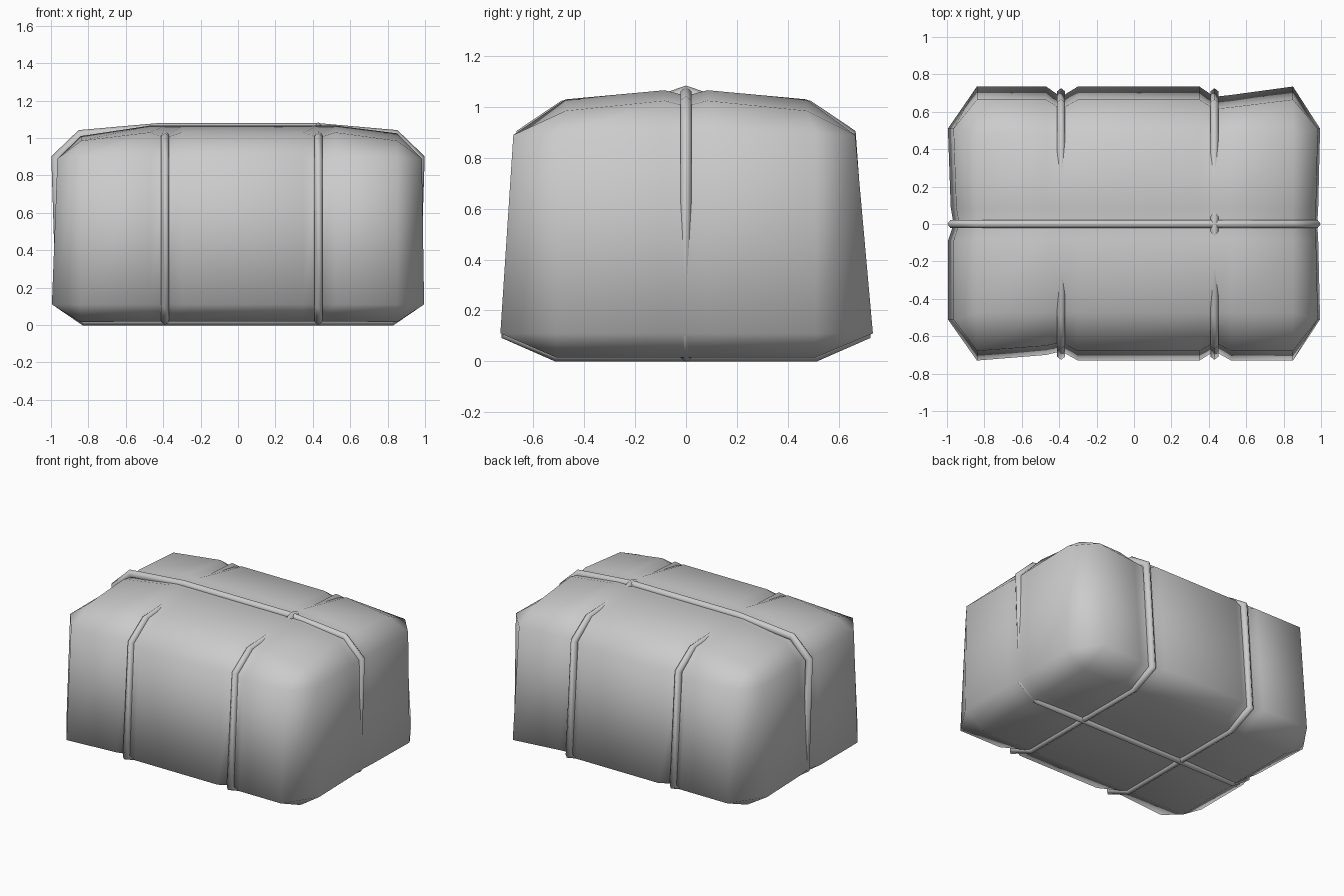
import bpy, bmesh
from mathutils import Vector

if "Cube" in bpy.data.objects:
    bpy.data.objects.remove(bpy.data.objects["Cube"])

XS = [-0.84, -0.47, -0.39, -0.30, 0.35, 0.43, 0.52, 0.85]
YS = [-0.51, -0.09, 0.0, 0.09, 0.51]
# side bulge per column, pinched where the straps pull in
FRONT = [0.73, 0.70, 0.68, 0.73, 0.73, 0.68, 0.73, 0.73]
BACK = [0.735, 0.735, 0.68, 0.735, 0.735, 0.68, 0.69, 0.735]
LEFT = [0.995, 0.995, 0.965, 0.98, 0.995]
RIGHT = [0.995, 0.985, 0.98, 0.985, 0.995]
Z_LOW, Z_HIGH = 0.11, 0.89


def top_z(i, j):
    end = i in (0, 7)
    if j in (0, 4):
        return 0.985 if end else (1.0 if i in (2, 5) else 1.03)
    z = 1.01 if i == 0 else (1.025 if i == 7 else 1.066)
    return z - (0.022 if j == 2 else 0)


def bottom_z(i, j):
    return 0.015 if i in (0, 7) else (0.026 if j == 2 else 0.02)


def cap_point(i, j, top):
    s = 0.93 if top else 1.0
    return (XS[i], YS[j] * s, top_z(i, j) if top else bottom_z(i, j))


# Pinched soft bale: chamfered shell with a gridded top and bottom
bm = bmesh.new()
ring_ij = ([(i, 0) for i in range(8)] + [(7, j) for j in range(5)]
           + [(i, 4) for i in reversed(range(8))] + [(0, j) for j in reversed(range(5))])
outline = ([(x, -d) for x, d in zip(XS, FRONT)] + [(d, y) for y, d in zip(YS, RIGHT)]
           + [(x, d) for x, d in reversed(list(zip(XS, BACK)))]
           + [(-d, y) for y, d in reversed(list(zip(YS, LEFT)))])


def high_point(x, y):
    sx = 0.97 if x < -0.9 else (0.988 if x > 0.9 else 1)
    sy = 0.93 if y < -0.6 else (0.905 if y > 0.6 else 1)
    return (x * sx, y * sy, Z_HIGH)


rings = [
    [cap_point(i, j, False) for i, j in ring_ij],
    [(x, y, Z_LOW) for x, y in outline],
    [high_point(x, y) for x, y in outline],
    [cap_point(i, j, True) for i, j in ring_ij],
]
rv = [[bm.verts.new(p) for p in r] for r in rings]
n = len(outline)
for a, b in zip(rv, rv[1:]):
    for k in range(n):
        m = (k + 1) % n
        bm.faces.new((a[k], a[m], b[m], b[k]))
for top in (False, True):
    g = [[bm.verts.new(cap_point(i, j, top)) for j in range(5)] for i in range(8)]
    for i in range(7):
        for j in range(4):
            bm.faces.new((g[i][j], g[i + 1][j], g[i + 1][j + 1], g[i][j + 1]))
bmesh.ops.remove_doubles(bm, verts=bm.verts, dist=0.0005)


def finish(name, bm):
    bmesh.ops.recalc_face_normals(bm, faces=bm.faces)
    for f in bm.faces:
        f.smooth = True
    mesh = bpy.data.meshes.new(name)
    bm.to_mesh(mesh)
    bm.free()
    bpy.context.collection.objects.link(bpy.data.objects.new(name, mesh))


finish("bale_body", bm)

# Six-sided strap section: (outward, sideways), with a ridge facing out
SECTION = [(0.028, 0), (0.012, 0.021), (-0.014, 0.021), (-0.028, 0), (-0.014, -0.021), (0.012, -0.021)]


# Strap swept round a closed loop of (u, z) points; place() maps to 3D
def strap(name, loop, place):
    bm = bmesh.new()
    n = len(loop)
    rows = []
    for k in range(n):
        p = Vector(loop[k])
        t1 = (p - Vector(loop[k - 1])).normalized()
        t2 = (Vector(loop[(k + 1) % n]) - p).normalized()
        t = (t1 + t2).normalized()
        out = Vector((t.y, -t.x)) / t.dot(t1)
        rows.append([bm.verts.new(place(p.x + out.x * o, s, p.y + out.y * o)) for o, s in SECTION])
    for k in range(n):
        a, b = rows[k], rows[(k + 1) % n]
        for c in range(6):
            d = (c + 1) % 6
            bm.faces.new((a[c], a[d], b[d], b[c]))
    finish(name, bm)


def mirrored(half, middle=()):
    return half + list(middle) + [(-u, z) for u, z in reversed(half)]


# Lengthwise strap
strap("long_strap",
      mirrored([(0.82, 0.025), (0.945, 0.11), (0.97, 0.89), (0.84, 1.015), (0.42, 1.052)]),
      lambda u, s, z: (u, s, z))

# Two crosswise straps
for name, x, crown in (("left_strap", -0.39, 1.02), ("right_strap", 0.43, 1.055)):
    half = [(0.51, 0.028), (0.697, 0.11), (0.64, 0.89), (0.48, 0.998), (0.10, 1.02)]
    strap(name, mirrored(half, [(0, crown)]), lambda u, s, z, x=x: (x + s, u, z))
